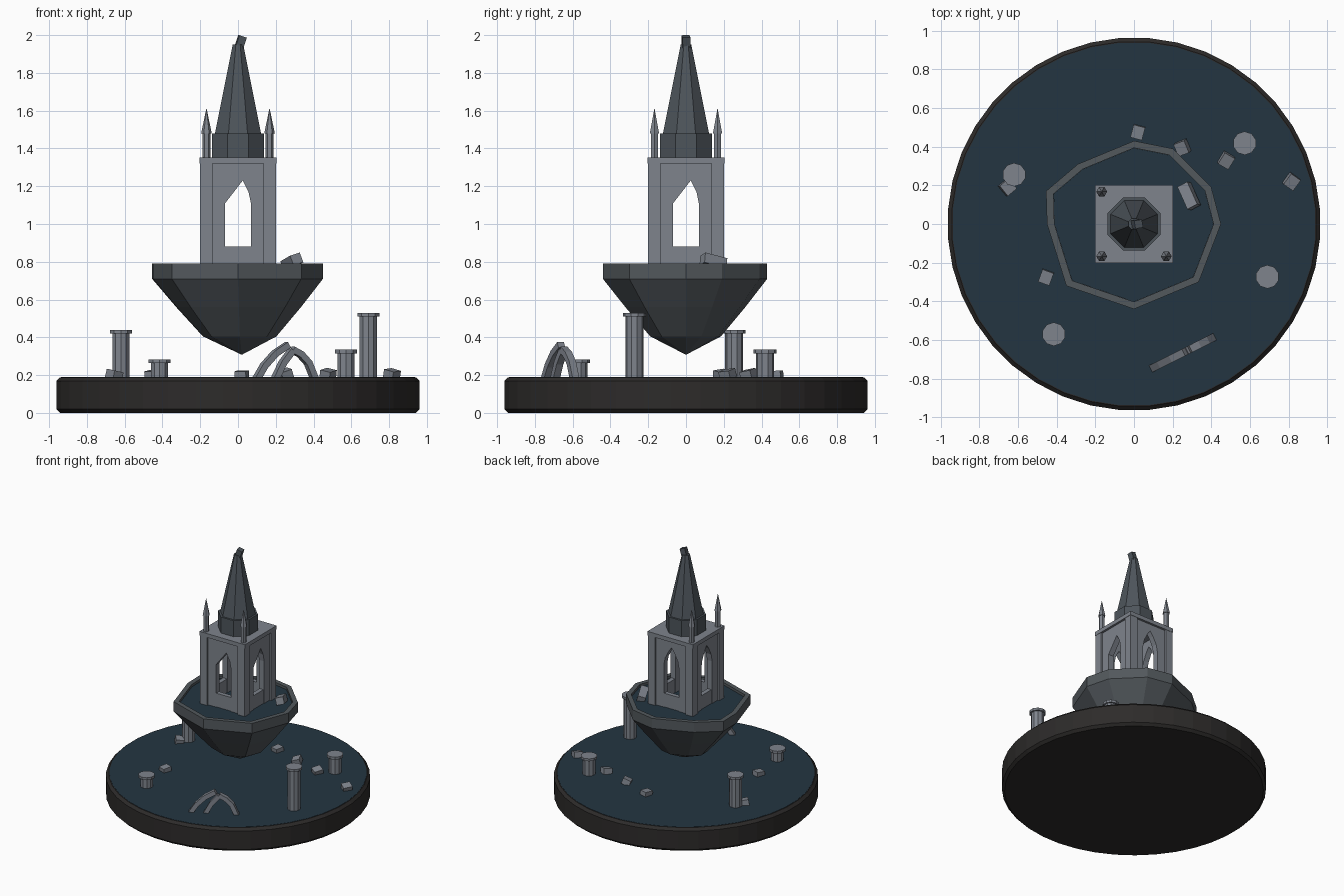
import bpy, bmesh, math
from mathutils import Matrix, Vector

cube = bpy.data.objects.get("Cube")
if cube:
    bpy.data.objects.remove(cube, do_unlink=True)


def material(name, rgb):
    m = bpy.data.materials.new(name)
    m.use_nodes = True
    m.diffuse_color = (*rgb, 1)
    m.node_tree.nodes["Principled BSDF"].inputs["Base Color"].default_value = (*rgb, 1)
    return m


STONE = material("pale stone", (0.21, 0.23, 0.265))
ROCK = material("dark rock", (0.085, 0.098, 0.108))
SLATE = material("roof slate", (0.075, 0.09, 0.105))
WATER = material("deep water", (0.017, 0.036, 0.053))
PLINTH = material("black plinth", (0.026, 0.024, 0.023))


def finish(name, bm, mat, matrix=None):
    bmesh.ops.recalc_face_normals(bm, faces=bm.faces)
    mesh = bpy.data.meshes.new(name)
    bm.to_mesh(mesh)
    bm.free()
    mesh.materials.append(mat)
    ob = bpy.data.objects.new(name, mesh)
    bpy.context.collection.objects.link(ob)
    if matrix:
        ob.matrix_world = matrix
    return ob


def loft(name, rings, mat, matrix=None):
    """Skin a stack of equal-length rings and cap both ends."""
    bm = bmesh.new()
    rows = [[bm.verts.new(p) for p in ring] for ring in rings]
    n = len(rows[0])
    for a, b in zip(rows, rows[1:]):
        for i in range(n):
            j = (i + 1) % n
            bm.faces.new((a[i], a[j], b[j], b[i]))
    bm.faces.new(rows[0])
    bm.faces.new(rows[-1])
    return finish(name, bm, mat, matrix)


def lathe(name, profile, sides, mat, x=0, y=0, phase=0.5):
    """Turn (radius, height) pairs around a vertical axis."""
    turn = [2 * math.pi * (i + phase) / sides for i in range(sides)]
    rings = [[(x + r * math.cos(a), y + r * math.sin(a), z) for a in turn] for r, z in profile]
    return loft(name, rings, mat)


def box(name, centre, size, mat, tilt=(0, 0, 0)):
    bm = bmesh.new()
    bmesh.ops.create_cube(bm, size=1, matrix=Matrix.Diagonal((*size, 1)))
    rot = Matrix.Identity(4)
    for angle, axis in zip(tilt, "XYZ"):
        rot = Matrix.Rotation(math.radians(angle), 4, axis) @ rot
    return finish(name, bm, mat, Matrix.Translation(centre) @ rot)


def slab(name, outline, y0, y1, mat, matrix=None):
    """Extrude an (x, z) outline between two depths."""
    return loft(name, [[(x, y, z) for x, z in outline] for y in (y0, y1)], mat, matrix)


# Round plinth and its lake
lathe("plinth", [(0.945, 0), (0.965, 0.02), (0.965, 0.168), (0.945, 0.188)], 40, PLINTH)
lathe("lake", [(0.94, 0.185), (0.94, 0.19)], 40, WATER)

# Floating rock with a raised rim around a pool
RIM = [(0, 0.43), (0.2, 0.39), (0.4, 0.19), (0.45, 0), (0.335, -0.3),
       (0, -0.44), (-0.35, -0.32), (-0.45, 0), (-0.455, 0.17), (-0.29, 0.31)]


def rim_ring(scale, z, shift=0.0):
    return [(x * scale + shift, y * scale, z) for x, y in RIM]


loft("floating_rock", [rim_ring(0.01, 0.31, 0.02), rim_ring(0.43, 0.405, 0.01),
                       rim_ring(0.73, 0.56, 0.005), rim_ring(1, 0.71), rim_ring(1, 0.79),
                       rim_ring(0.915, 0.79), rim_ring(0.915, 0.76)], ROCK)
loft("rock_pool", [rim_ring(0.914, 0.761), rim_ring(0.914, 0.77)], WATER)

# Tower walls: two intact pointed arches, two partly filled ones
FLOOR, SPRING, TOP = 0.765, 1.11, 1.32
right_curve = [(0.068, SPRING), (0.056, 1.17), (0.025, 1.23)]
intact = [(-x, z) for x, z in right_curve] + [(0, 1.265)] + right_curve[::-1]
filled = [(-0.068, SPRING)] + right_curve[::-1]
for i, (side, arch) in enumerate([("front", filled), ("left", filled),
                                  ("back", intact), ("right", intact)]):
    turn = Matrix.Rotation(i * math.pi / 2, 4, "Z")
    outline = ([(-0.14, FLOOR), (-0.068, FLOOR)] + arch
               + [(0.068, FLOOR), (0.14, FLOOR), (0.14, TOP), (-0.14, TOP)])
    slab(side + "_arch_wall", outline, -0.185, -0.14, STONE, turn)
    sill = [(-0.07, FLOOR), (0.07, FLOOR), (0.07, 0.88), (-0.07, 0.88)]
    slab(side + "_sill", sill, -0.18, -0.145, STONE, turn)

# Corner piers, cornice and the three surviving pinnacles
for sx, sy in [(-1, -1), (1, -1), (-1, 1), (1, 1)]:
    box("corner_pier", (sx * 0.168, sy * 0.168, (FLOOR + TOP) / 2),
        (0.064, 0.064, TOP - FLOOR), STONE)
    if (sx, sy) != (1, 1):
        lathe("pinnacle", [(0.022, 1.345), (0.022, 1.48), (0.028, 1.48), (0.001, 1.61)],
              6, STONE, sx * 0.167, sy * 0.167, 0)
box("cornice", (0, 0, 1.335), (0.405, 0.405, 0.032), STONE)

# Octagonal spire with a crooked broken tip
lathe("spire_drum", [(0.148, 1.35), (0.148, 1.48)], 8, SLATE)
lathe("spire", [(0.132, 1.48), (0.03, 1.95)], 8, SLATE)
box("spire_tip", (0.014, 0, 1.963), (0.042, 0.042, 0.065), SLATE, (4, 18, 10))

# Standing columns in the lake
for x, y, top in [(-0.62, 0.255, 0.44), (-0.415, -0.57, 0.283),
                  (0.572, 0.418, 0.335), (0.69, -0.273, 0.53)]:
    lathe("ruined_column", [(0.048, 0.18), (0.048, top - 0.02), (0.061, top - 0.02),
                            (0.061, top)], 10, STONE, x, y)

# Fallen blocks
for x, y, z, tilt in [(-0.655, 0.19, 0.202, (8, 10, 40)), (0.02, 0.475, 0.2, (5, 0, -15)),
                      (0.25, 0.395, 0.205, (8, -20, 20)), (0.477, 0.33, 0.205, (10, 12, -30)),
                      (0.815, 0.22, 0.205, (5, 14, -35)), (-0.455, -0.275, 0.2, (6, 0, -20))]:
    box("fallen_block", (x, y, z), (0.062, 0.068, 0.045), STONE, tilt)
box("rim_block", (0.285, 0.145, 0.8), (0.06, 0.13, 0.055), STONE, (-14, -16, 28))

# Collapsed arch: two curved ribs and a leaning strut
frame = Matrix.Translation((0.255, -0.665, 0)) @ Matrix.Rotation(math.radians(26.6), 4, "Z")


def rib(name, path, width=0.034, depth=0.04):
    pts = [Vector(p) for p in path]
    upper, lower = [], []
    for i, p in enumerate(pts):
        d = (pts[min(i + 1, len(pts) - 1)] - pts[max(i - 1, 0)]).normalized()
        normal = Vector((-d.y, d.x)) * width / 2
        upper.append(tuple(p + normal))
        lower.append(tuple(p - normal))
    slab(name, upper + lower[::-1], -depth / 2, depth / 2, STONE, frame)


rib("left_arch_rib", [(-0.175, 0.18), (-0.13, 0.25), (-0.065, 0.315), (0.01, 0.36)])
rib("right_arch_rib", [(0.168, 0.18), (0.13, 0.265), (0.085, 0.31), (0.035, 0.335)])
rib("leaning_strut", [(-0.065, 0.18), (-0.02, 0.265), (0.035, 0.33)])
